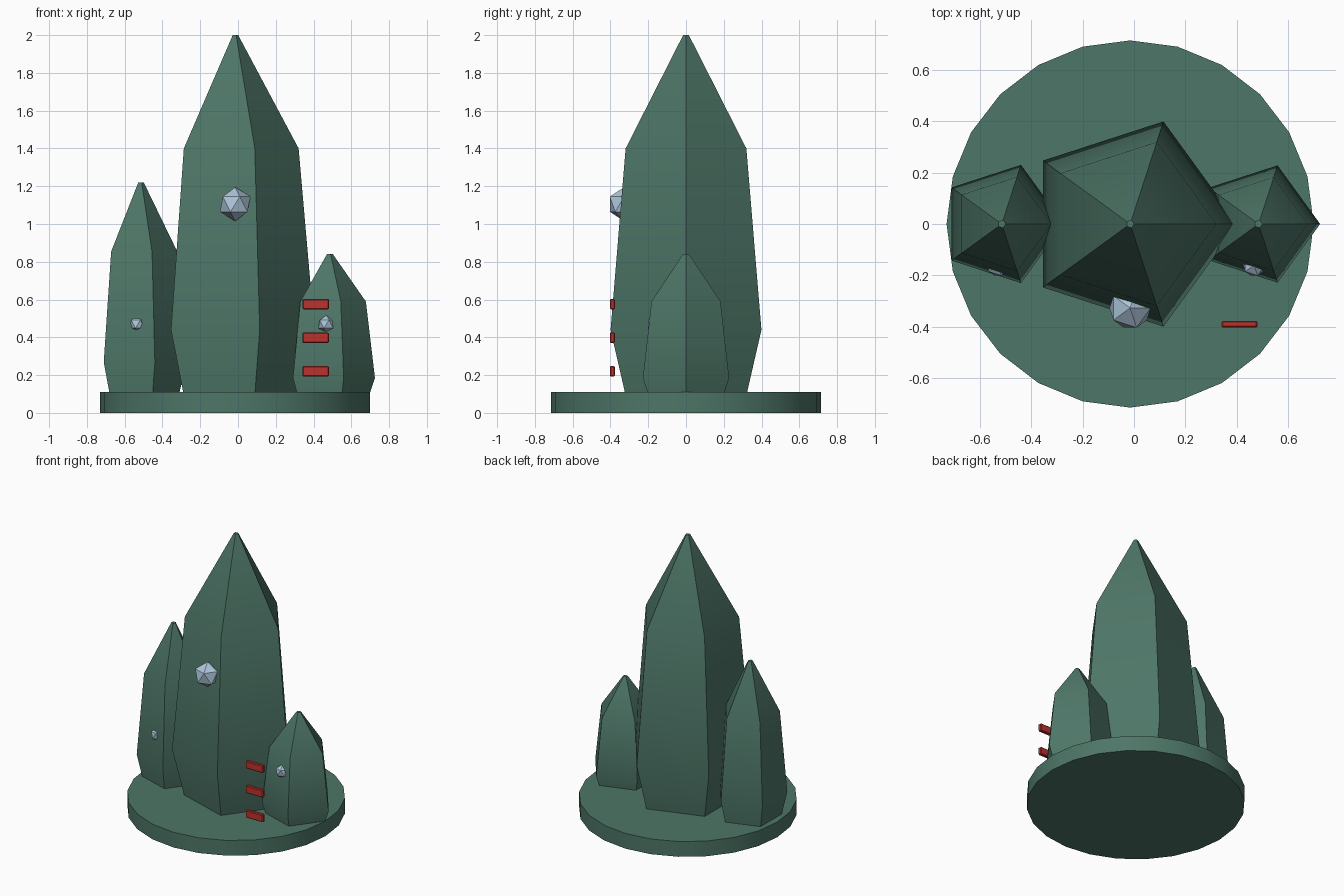
import bpy, bmesh, math

if "Cube" in bpy.data.objects:
    bpy.data.objects.remove(bpy.data.objects["Cube"])


def material(name, rgb):
    m = bpy.data.materials.new(name)
    m.diffuse_color = (*rgb, 1.0)
    m.use_nodes = True
    m.node_tree.nodes["Principled BSDF"].inputs["Base Color"].default_value = m.diffuse_color
    return m


GREEN = material("deep_green", (0.075, 0.180, 0.135))
BLUE = material("pale_blue", (0.42, 0.56, 0.70))
RED = material("red", (0.50, 0.032, 0.025))


def finish(bm, name, mat, location, smooth=False):
    bmesh.ops.recalc_face_normals(bm, faces=bm.faces)
    mesh = bpy.data.meshes.new(name)
    bm.to_mesh(mesh)
    bm.free()
    mesh.materials.append(mat)
    ob = bpy.data.objects.new(name, mesh)
    ob.location = location
    bpy.context.collection.objects.link(ob)
    if smooth:
        bpy.ops.object.select_all(action='DESELECT')
        ob.select_set(True)
        bpy.context.view_layer.objects.active = ob
        bpy.ops.object.shade_smooth_by_angle(angle=math.radians(30))
    return ob


def lathe(name, sides, profile, x):
    """Capped stack of regular polygon rings, given as (radius, height)."""
    bm = bmesh.new()
    rings = []
    for r, z in profile:
        rings.append([bm.verts.new((r * math.cos(math.tau * i / sides),
                                    r * math.sin(math.tau * i / sides), z))
                      for i in range(sides)])
    for a, b in zip(rings, rings[1:]):
        for i in range(sides):
            j = (i + 1) % sides
            bm.faces.new((a[i], a[j], b[j], b[i]))
    bm.faces.new(rings[0][::-1])
    bm.faces.new(rings[-1])
    return finish(bm, name, GREEN, (x, 0, 0), True)


def crystal(name, x, radius, height):
    lathe(name, 5, [(radius * 0.75, 0.004), (radius, height * 0.22),
                    (radius * 0.8, height * 0.7), (0.016, height)], x)


def gem(name, location, radius):
    bm = bmesh.new()
    bmesh.ops.create_icosphere(bm, subdivisions=1, radius=radius)
    finish(bm, name, BLUE, location)


def rung(name, location, size):
    bm = bmesh.new()
    bmesh.ops.create_cube(bm, size=1)
    bmesh.ops.scale(bm, vec=size, verts=bm.verts)
    bmesh.ops.bevel(bm, geom=bm.edges[:], offset=0.005, segments=1,
                    affect='EDGES')
    finish(bm, name, RED, location)


# Round base
lathe("base", 24, [(0.715, 0.0), (0.715, 0.11)], -0.015)

# Pentagonal crystals
crystal("main_crystal", -0.015, 0.42, 2.0)
crystal("left_crystal", -0.515, 0.242, 1.22)
crystal("right_crystal", 0.485, 0.24, 0.842)

# Faceted gems set in the crystal fronts
gem("main_gem", (-0.015, -0.327, 1.105), 0.09)
gem("left_gem", (-0.53, -0.16, 0.47), 0.048)
gem("right_gem", (0.468, -0.16, 0.47), 0.048)

# Red rungs
for i in range(3):
    rung(f"rung_{i + 1}", (0.411, -0.39, 0.22 + 0.178 * i), (0.14, 0.026, 0.055))
